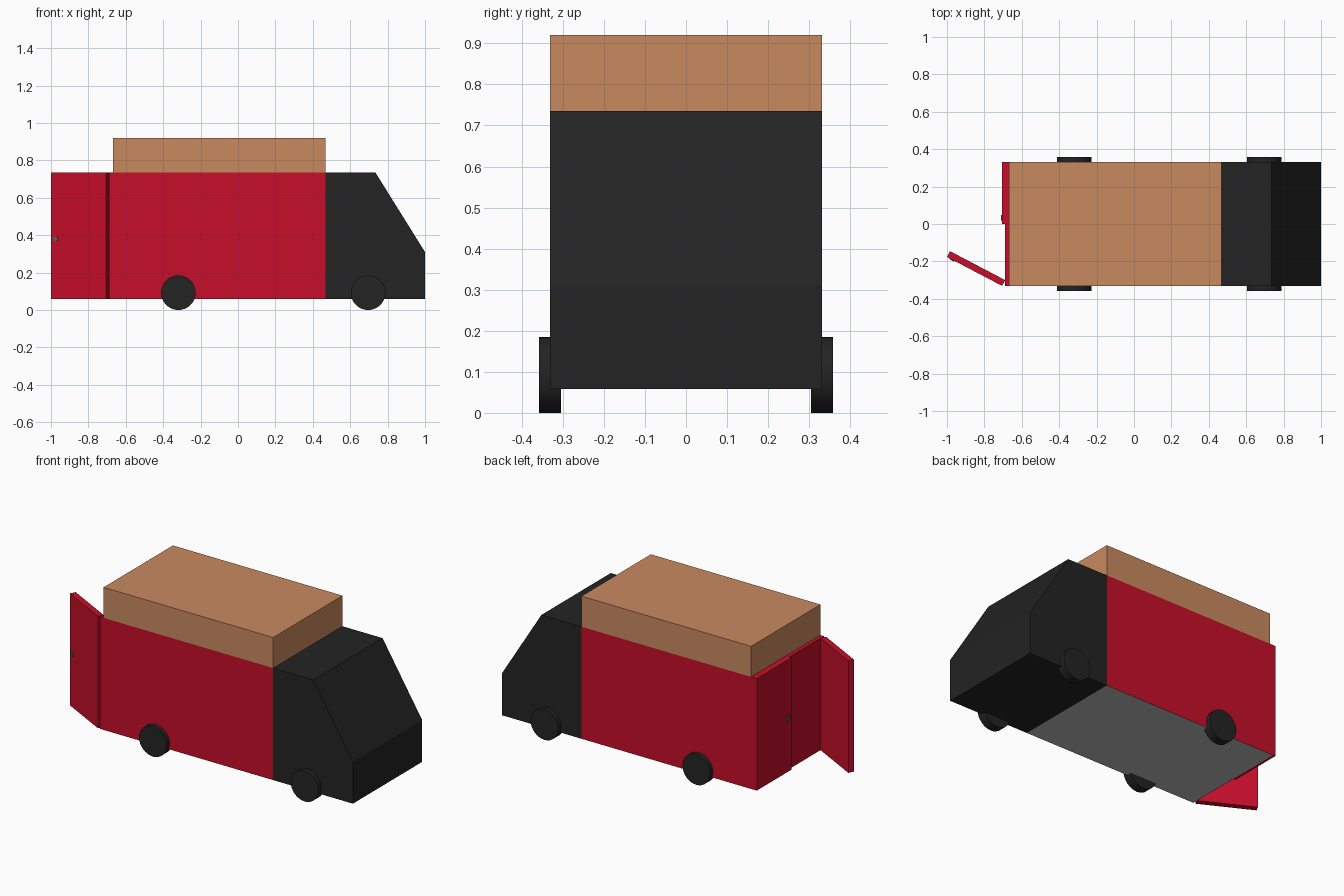
import bpy, bmesh, math
from mathutils import Matrix, Vector

if "Cube" in bpy.data.objects:
    bpy.data.objects.remove(bpy.data.objects["Cube"])


def material(name, rgb):
    m = bpy.data.materials.new(name)
    m.diffuse_color = (*rgb, 1)
    m.use_nodes = True
    m.node_tree.nodes["Principled BSDF"].inputs["Base Color"].default_value = m.diffuse_color
    return m


RED = material("red_paint", (0.565, 0.0045, 0.023))
BLACK = material("black_paint", (0.017, 0.017, 0.017))
TAN = material("tan_cargo", (0.584, 0.254, 0.117))
GREY = material("grey_floor", (0.5, 0.5, 0.5))
METAL = material("handle_metal", (0.13, 0.11, 0.08))

HALF_W, Z0, Z1 = 0.331, 0.058, 0.735   # half width, body bottom and top
HINGE = Vector((-0.705, -HALF_W, 0))


def finish(name, bm, mats, matrix=None):
    if matrix:
        bm.transform(matrix)
    bmesh.ops.recalc_face_normals(bm, faces=bm.faces[:])
    me = bpy.data.meshes.new(name)
    bm.to_mesh(me)
    bm.free()
    for m in mats:
        me.materials.append(m)
    ob = bpy.data.objects.new(name, me)
    bpy.context.collection.objects.link(ob)
    return ob


def box(name, lo, hi, mat, matrix=None):
    bm = bmesh.new()
    bmesh.ops.create_cube(bm, size=1)
    for v in bm.verts:
        v.co = [lo[i] if v.co[i] < 0 else hi[i] for i in range(3)]
    return finish(name, bm, [mat], matrix)


def cylinder(name, center, radius, depth, axis, mat, segments, matrix=None):
    bm = bmesh.new()
    bmesh.ops.create_cone(bm, cap_ends=True, segments=segments, radius1=radius,
                          radius2=radius, depth=depth)
    bm.transform(Matrix.Translation(center) @ Matrix.Rotation(math.pi / 2, 4, axis))
    for f in bm.faces:
        f.smooth = len(f.verts) == 4
    for e in bm.edges:
        e.smooth = all(f.smooth for f in e.link_faces)
    return finish(name, bm, [mat], matrix)


# Cargo body: red with a grey underside
body = box("cargo_body", (-0.69, -HALF_W, Z0), (0.467, HALF_W, Z1), RED)
body.data.materials.append(GREY)
for p in body.data.polygons:
    if p.normal.z < -0.5:
        p.material_index = 1

# Tan cargo stack rising out of the body
box("cargo_top", (-0.667, -HALF_W, Z1), (0.467, HALF_W, 0.92), TAN)

# Cab: side profile extruded across the width
profile = [(0.467, Z0), (1.0, Z0), (1.0, 0.31), (0.735, Z1), (0.467, Z1)]
bm = bmesh.new()
face = bm.faces.new([bm.verts.new((x, -HALF_W, z)) for x, z in profile])
ext = bmesh.ops.extrude_face_region(bm, geom=[face])
bmesh.ops.translate(bm, vec=(0, 2 * HALF_W, 0),
                    verts=[g for g in ext["geom"] if isinstance(g, bmesh.types.BMVert)])
finish("cab", bm, [BLACK])

# Rear doors: one closed, one swung open about its corner
box("closed_door", (-0.705, 0, Z0), (-0.69, HALF_W, Z1), RED)
swing = (Matrix.Translation(HINGE) @ Matrix.Rotation(math.radians(62.3), 4, 'Z')
         @ Matrix.Translation(-HINGE))
box("open_door", (-0.705, -HALF_W, Z0), (-0.67, 0.002, Z1), RED, swing)

# Door handles
cylinder("closed_handle", (-0.706, 0.033, 0.38), 0.014, 0.008, 'Y', METAL, 16)
cylinder("open_handle", (-0.706, -0.028, 0.38), 0.014, 0.008, 'Y', METAL, 16, swing)

# Wheels
for end, x in (("rear", -0.319), ("front", 0.696)):
    for side, s in (("left", 1), ("right", -1)):
        cylinder(f"{end}_{side}_wheel", (x, s * 0.331, 0.0925), 0.0925, 0.053,
                 'X', BLACK, 32)
